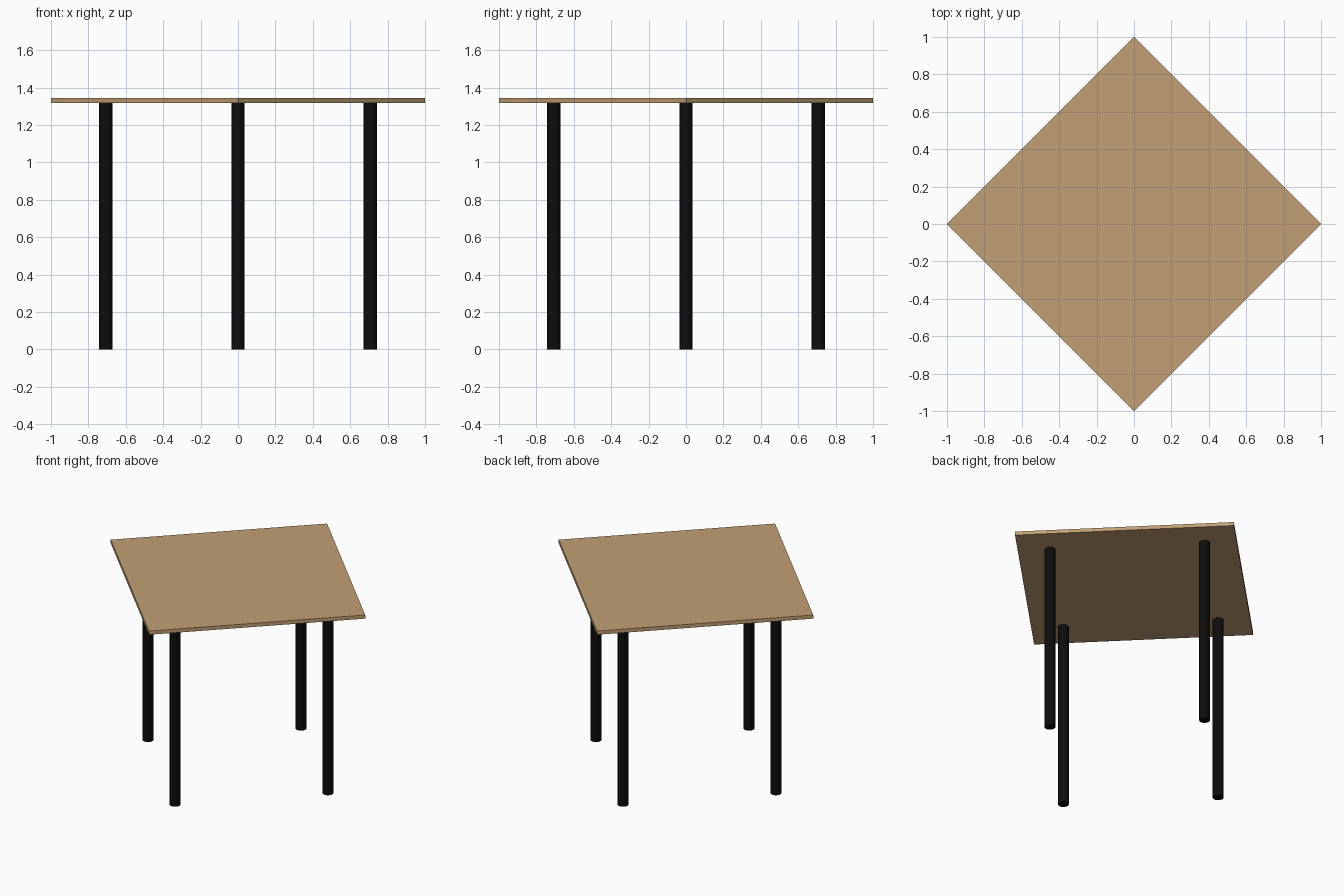
import bpy, math

if "Cube" in bpy.data.objects:
    bpy.data.objects.remove(bpy.data.objects["Cube"])

def material(name, rgb):
    m = bpy.data.materials.new(name)
    m.diffuse_color = (*rgb, 1.0)
    m.use_nodes = True
    m.node_tree.nodes["Principled BSDF"].inputs["Base Color"].default_value = m.diffuse_color
    return m

wood = material("light wood", (0.54, 0.35, 0.178))
black = material("black metal", (0.004, 0.004, 0.004))

LEG_TOP, TOP = 1.317, 1.343

# Square tabletop, turned 45 degrees so its corners lie on the axes
bpy.ops.mesh.primitive_cylinder_add(vertices=4, radius=1.0, depth=TOP - LEG_TOP,
                                    location=(0, 0, (TOP + LEG_TOP) / 2))
top = bpy.context.object
top.name = "tabletop"
top.data.materials.append(wood)

# Four round legs, one near each corner
for i, side in enumerate(("right", "back", "left", "front")):
    a = i * math.pi / 2
    bpy.ops.mesh.primitive_cylinder_add(
        vertices=32, radius=0.035, depth=LEG_TOP,
        location=(0.707 * math.cos(a), 0.707 * math.sin(a), LEG_TOP / 2))
    leg = bpy.context.object
    leg.name = side + "_leg"
    leg.data.materials.append(black)
    bpy.ops.object.shade_smooth_by_angle()
